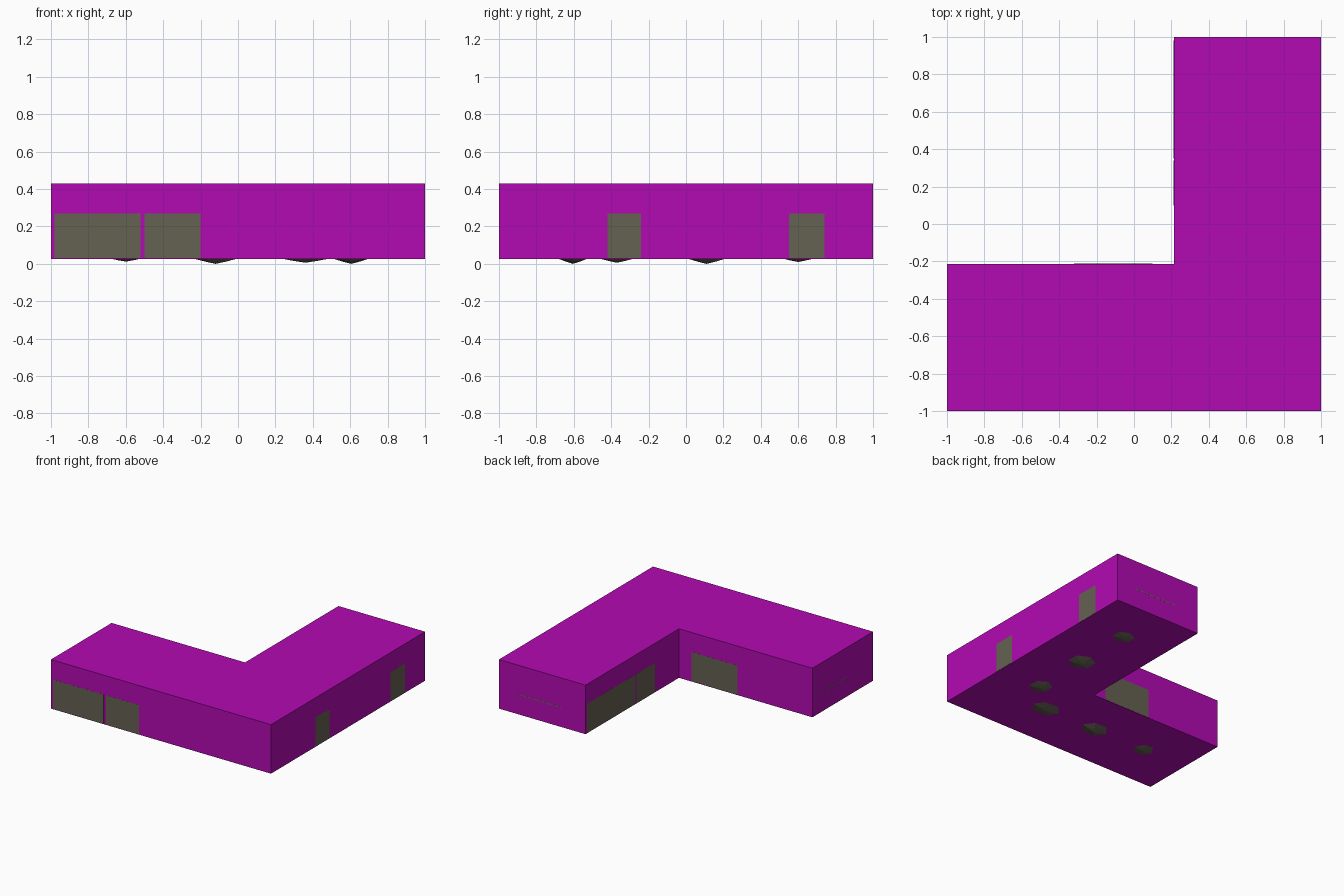
import bpy, bmesh
from math import cos, sin, tau

if "Cube" in bpy.data.objects:
    bpy.data.objects.remove(bpy.data.objects["Cube"])


def material(name, rgb):
    m = bpy.data.materials.new(name)
    m.diffuse_color = (*rgb, 1)
    m.use_nodes = True
    m.node_tree.nodes["Principled BSDF"].inputs["Base Color"].default_value = m.diffuse_color
    return m


MAGENTA = material("magenta", (0.45, 0.003, 0.45))
STONE = material("dark_stone", (0.13, 0.12, 0.085))


def finish(name, bm, mat):
    bmesh.ops.recalc_face_normals(bm, faces=bm.faces)
    mesh = bpy.data.meshes.new(name)
    bm.to_mesh(mesh)
    bm.free()
    mesh.materials.append(mat)
    ob = bpy.data.objects.new(name, mesh)
    bpy.context.collection.objects.link(ob)


def prism(name, outline, z0, z1, mat):
    bm = bmesh.new()
    face = bm.faces.new([bm.verts.new((x, y, z0)) for x, y in outline])
    ext = bmesh.ops.extrude_face_region(bm, geom=[face], use_keep_orig=True)
    top = [v for v in ext["geom"] if isinstance(v, bmesh.types.BMVert)]
    bmesh.ops.translate(bm, verts=top, vec=(0, 0, z1 - z0))
    finish(name, bm, mat)


# L-shaped shell
c = 0.213
prism("corner_block", [(-1, -1), (1, -1), (1, 1), (c, 1), (c, -c), (-1, -c)],
      0.027, 0.43, MAGENTA)


# Low faceted stone bellies poking out underneath
def belly(name, x, y, rx, ry, low, turn):
    bm = bmesh.new()
    ring = lambda s, z: [bm.verts.new((x + s * rx * cos(tau * (i + turn) / 6),
                                       y + s * ry * sin(tau * (i + turn) / 6), z))
                         for i in range(6)]
    outer, inner = ring(1.0, 0.0275), ring(0.5, low + 0.45 * (0.0275 - low))
    tip = bm.verts.new((x, y, low))
    bm.faces.new(outer)
    for i in range(6):
        j = (i + 1) % 6
        bm.faces.new((outer[i], outer[j], inner[j], inner[i]))
        bm.faces.new((inner[i], inner[j], tip))
    finish(name, bm, STONE)


bellies = [(-0.60, -0.605, 0.08, 0.08, 0.012, 0), (-0.12, -0.605, 0.115, 0.09, 0.0, 0),
           (0.36, -0.605, 0.125, 0.09, 0.006, 0), (0.605, -0.37, 0.09, 0.09, 0.006, 0.5),
           (0.605, 0.11, 0.11, 0.1, 0.0, 0.5), (0.605, 0.60, 0.09, 0.08, 0.01, 0.5)]
for n, b in enumerate(bellies):
    belly(f"stone_belly_{n + 1}", *b)


# Stone faces showing flush with the shell walls (x range, y range)
e = 0.0006
patches = [((-0.98, -0.52), (-1 - e, -0.99)), ((-0.50, -0.20), (-1 - e, -0.99)),
           ((0.99, 1 + e), (0.55, 0.74)), ((0.99, 1 + e), (-0.42, -0.24)),
           ((c - e, c + 0.01), (0.35, 0.98)), ((c - e, c + 0.01), (0.10, 0.34)),
           ((-0.32, 0.10), (-c - 0.01, -c + e))]
for n, ((x0, x1), (y0, y1)) in enumerate(patches):
    prism(f"stone_face_{n + 1}", [(x0, y0), (x1, y0), (x1, y1), (x0, y1)],
          0.03, 0.27, STONE)

# Thin stone tips at the two open ends
prism("back_tip", [(0.43, 0.99), (0.82, 0.99), (0.82, 1 + e), (0.43, 1 + e)],
      0.185, 0.193, STONE)
prism("left_tip", [(-1 - e, -0.67), (-0.99, -0.67), (-0.99, -0.39), (-1 - e, -0.39)],
      0.185, 0.193, STONE)
